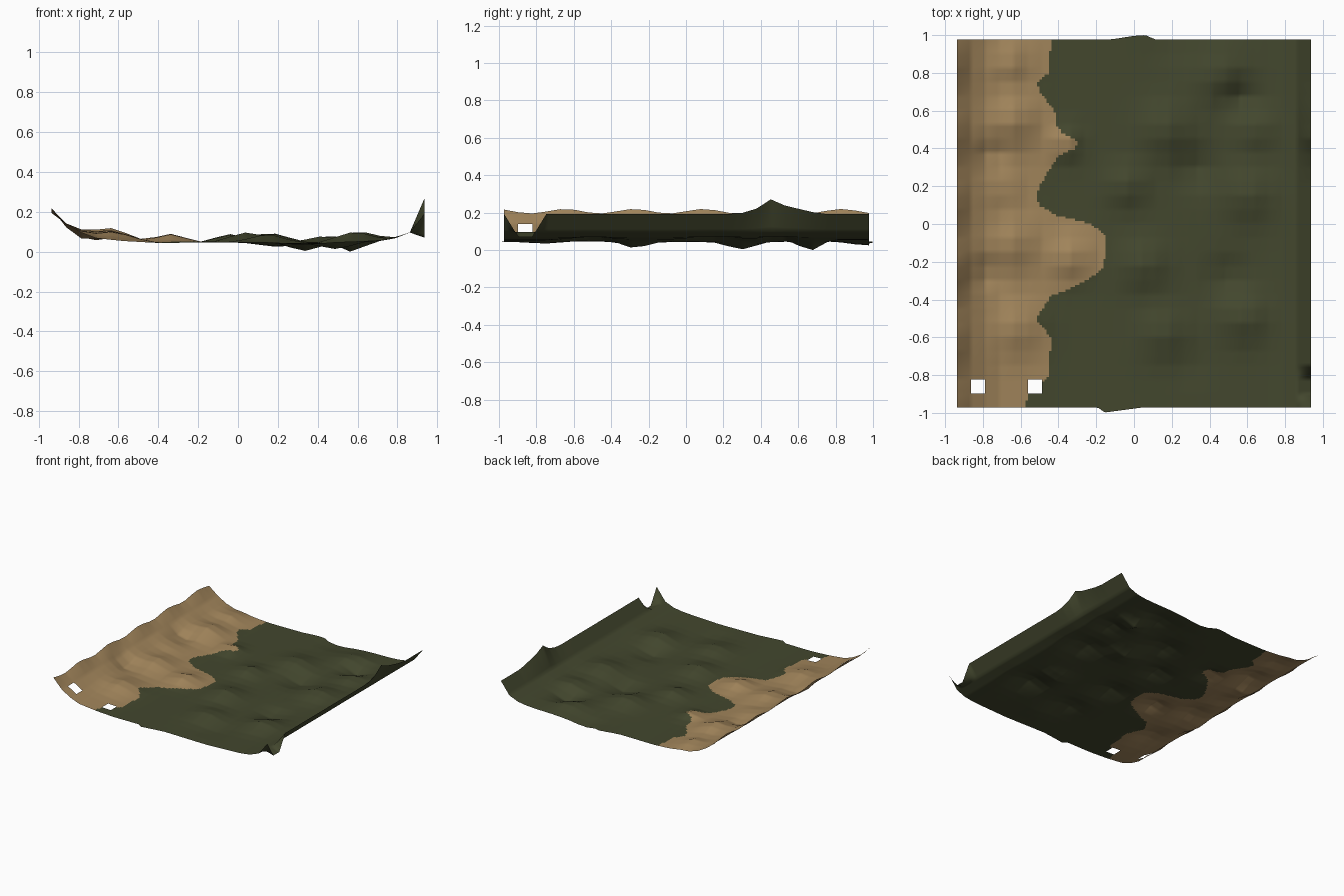
import bpy, bmesh, math

CELL, NX, NY, SUB = 0.075, 25, 26, 6     # coarse cells and fine steps per cell
X0, Y0 = -0.9375, -0.972


def lerp_table(t, pts):
    if t <= pts[0][0]:
        return pts[0][1]
    for (a, u), (b, v) in zip(pts, pts[1:]):
        if t <= b:
            return u + (v - u) * (t - a) / (b - a)
    return pts[-1][1]


# Valley cross-section (x, z): raised bank on each side
PROFILE = [(-0.94, 0.215), (-0.86, 0.145), (-0.79, 0.105), (-0.71, 0.075), (-0.56, 0.06),
           (-0.4, 0.052), (0.0, 0.055), (0.4, 0.05), (0.7, 0.062), (0.79, 0.075),
           (0.865, 0.105), (0.94, 0.2)]

# Hills and hollows: x, y, height, radius
BUMPS = [(-0.64, 0.55, 0.06, 0.13), (-0.66, 0.85, 0.04, 0.10), (-0.64, -0.10, 0.05, 0.13),
         (-0.62, -0.55, 0.045, 0.13), (-0.34, -0.18, 0.05, 0.10), (-0.36, 0.43, 0.045, 0.08),
         (-0.76, 0.37, -0.03, 0.07), (-0.80, -0.27, -0.035, 0.08), (-0.7, 0.18, 0.025, 0.1),
         (-0.04, 0.20, 0.045, 0.10), (0.16, 0.50, 0.05, 0.13), (0.05, -0.22, 0.05, 0.12),
         (0.15, -0.58, 0.04, 0.12), (0.45, 0.78, 0.04, 0.13), (0.60, 0.15, 0.05, 0.13),
         (0.58, -0.50, 0.05, 0.12), (0.65, 0.50, 0.035, 0.10), (0.33, 0.30, -0.04, 0.10),
         (0.56, 0.67, -0.06, 0.09), (0.50, -0.28, -0.035, 0.10), (0.3, -0.75, -0.01, 0.1),
         (0.20, 0.97, -0.02, 0.12)]

# Edge of the sand (y, x)
SHORE = [(-0.97, -0.58), (-0.90, -0.56), (-0.80, -0.45), (-0.60, -0.44), (-0.50, -0.52),
         (-0.44, -0.48), (-0.38, -0.44), (-0.35, -0.35), (-0.30, -0.25), (-0.24, -0.17),
         (-0.15, -0.145), (-0.06, -0.15), (0.0, -0.23), (0.05, -0.42), (0.10, -0.50),
         (0.15, -0.52), (0.22, -0.49), (0.30, -0.44), (0.36, -0.40), (0.40, -0.31),
         (0.44, -0.30), (0.48, -0.38), (0.52, -0.41), (0.60, -0.42), (0.70, -0.50),
         (0.75, -0.51), (0.80, -0.45), (0.98, -0.44)]


def node_height(i, j):
    x, y = X0 + i * CELL, Y0 + j * CELL
    z = lerp_table(x, PROFILE)
    for bx, by, h, r in BUMPS:
        z += h * math.exp(-((x - bx) ** 2 + (y - by) ** 2) / (r * r))
    if i == 0:                       # gently uneven left rim
        z = 0.215 + 0.012 * math.sin(y * 17)
    if i == NX:                      # right rim with a peak and a notch
        z = 0.2
        if 0.28 < y < 0.75:
            z = lerp_table(y, [(0.28, 0.2), (0.38, 0.23), (0.45, 0.28), (0.53, 0.245), (0.7, 0.205)])
        if j in (1, 2):
            z = 0.078
    return z


nodes = [[node_height(i, j) for j in range(NY + 1)] for i in range(NX + 1)]
low = min(min(col) for col in nodes)


def surface_point(a, b):
    i, j = min(a // SUB, NX - 1), min(b // SUB, NY - 1)
    u, v = a / SUB - i, b / SUB - j
    z = ((nodes[i][j] * (1 - u) + nodes[i + 1][j] * u) * (1 - v)
         + (nodes[i][j + 1] * (1 - u) + nodes[i + 1][j + 1] * u) * v)
    x, y = X0 + a / SUB * CELL, Y0 + b / SUB * CELL
    # small points jutting from the front and back edges
    if j == NY - 1:
        y += v * lerp_table(x, [(-0.115, 0), (0.0, 0.018), (0.06, 0.022), (0.11, 0)])
    if j == 0:
        y -= (1 - v) * lerp_table(x, [(-0.19, 0), (-0.155, 0.026), (0.04, 0)])
    return x, y, z - low


def material(name, rgb):
    m = bpy.data.materials.new(name)
    m.diffuse_color = (*rgb, 1)
    return m


# Terrain sheet with two open cells, coloured by the shoreline rule
bm = bmesh.new()
grid = [[bm.verts.new(surface_point(a, b)) for b in range(NY * SUB + 1)]
        for a in range(NX * SUB + 1)]
HOLES = {(1, 1), (5, 1)}
for a in range(NX * SUB):
    for b in range(NY * SUB):
        if (a // SUB, b // SUB) in HOLES:
            continue
        f = bm.faces.new((grid[a][b], grid[a + 1][b], grid[a + 1][b + 1], grid[a][b + 1]))
        c = f.calc_center_median()
        f.material_index = 0 if c.x < lerp_table(c.y, SHORE) else 1
        f.smooth = True
bmesh.ops.delete(bm, geom=[v for v in bm.verts if not v.link_faces], context='VERTS')
mesh = bpy.data.meshes.new("terrain")
bm.to_mesh(mesh)
bm.free()
mesh.materials.append(material("sand", (0.36, 0.235, 0.105)))
mesh.materials.append(material("dark_grass", (0.056, 0.063, 0.027)))
terrain = bpy.data.objects.new("terrain", mesh)
bpy.context.collection.objects.link(terrain)
